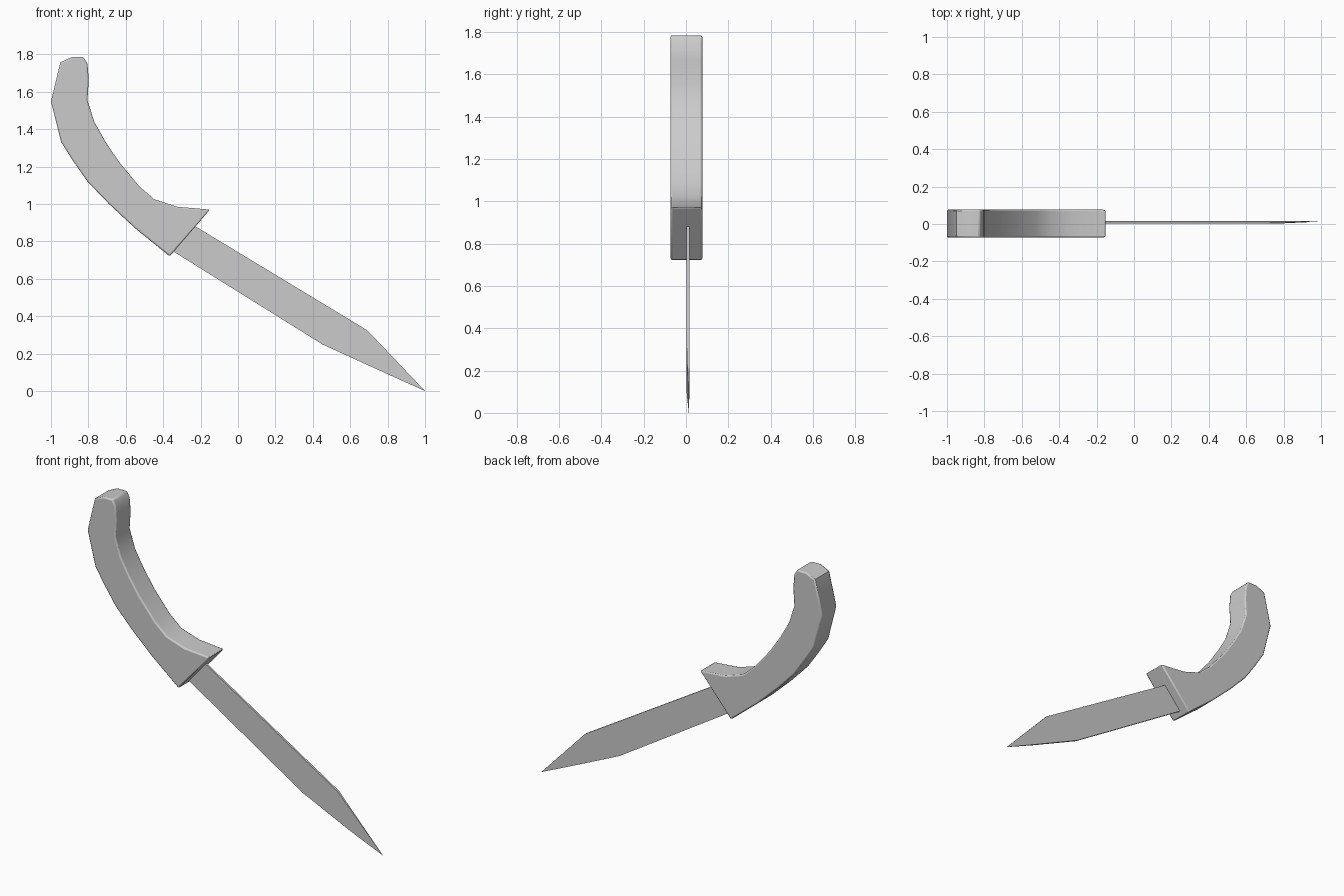
import bpy, bmesh, math

if "Cube" in bpy.data.objects:
    bpy.data.objects.remove(bpy.data.objects["Cube"], do_unlink=True)

grey = bpy.data.materials.new("plain_grey")
grey.use_nodes = True
grey.diffuse_color = (0.6, 0.6, 0.6, 1)
grey.node_tree.nodes["Principled BSDF"].inputs["Base Color"].default_value = (0.6, 0.6, 0.6, 1)


def slab(name, profile, y_front, y_back, bevel, tip=None):
    """Extrude an x-z outline along y; the point at index tip is pinched thin."""
    bm = bmesh.new()
    rings = []
    for y in (y_front, y_back):
        ring = []
        for i, (x, z) in enumerate(profile):
            yy = 0.014 + (y - 0.014) * 0.1 if i == tip else y
            ring.append(bm.verts.new((x, yy, z)))
        bm.faces.new(ring)
        rings.append(ring)
    n = len(profile)
    for i in range(n):
        j = (i + 1) % n
        bm.faces.new((rings[0][i], rings[0][j], rings[1][j], rings[1][i]))
    bmesh.ops.recalc_face_normals(bm, faces=bm.faces)
    mesh = bpy.data.meshes.new(name)
    bm.to_mesh(mesh)
    bm.free()
    mesh.materials.append(grey)
    obj = bpy.data.objects.new(name, mesh)
    bpy.context.collection.objects.link(obj)
    if bevel:
        mod = obj.modifiers.new("soft_edges", "BEVEL")
        mod.width = bevel
        mod.segments = 2
        mod.limit_method = "ANGLE"
        mod.angle_limit = math.radians(60)
    bpy.ops.object.select_all(action="DESELECT")
    obj.select_set(True)
    bpy.context.view_layer.objects.active = obj
    bpy.ops.object.shade_smooth_by_angle(angle=math.radians(40))
    return obj


# Curved grip: outer curve up to the butt, then the inner curve down to the guard
outer = [(-0.365, 0.72), (-0.55, 0.87), (-0.69, 1.0), (-0.805, 1.12),
         (-0.885, 1.235), (-0.945, 1.33), (-1.0, 1.548), (-0.95, 1.757)]
butt = [(-0.89, 1.785), (-0.825, 1.785), (-0.805, 1.75)]
inner = [(-0.798, 1.666), (-0.805, 1.554), (-0.767, 1.436), (-0.709, 1.334),
         (-0.634, 1.222), (-0.527, 1.094), (-0.447, 1.025), (-0.324, 0.985),
         (-0.15, 0.97)]
slab("handle", outer + butt + inner, -0.073, 0.077, 0.008)

# Thin blade, set into the grip and pinched at the point
blade = [(-0.29, 0.918), (0.692, 0.324), (1.0, 0.0), (0.783, 0.098),
         (0.452, 0.249), (-0.4, 0.78)]
slab("blade", blade, 0.003, 0.016, 0, tip=2)
